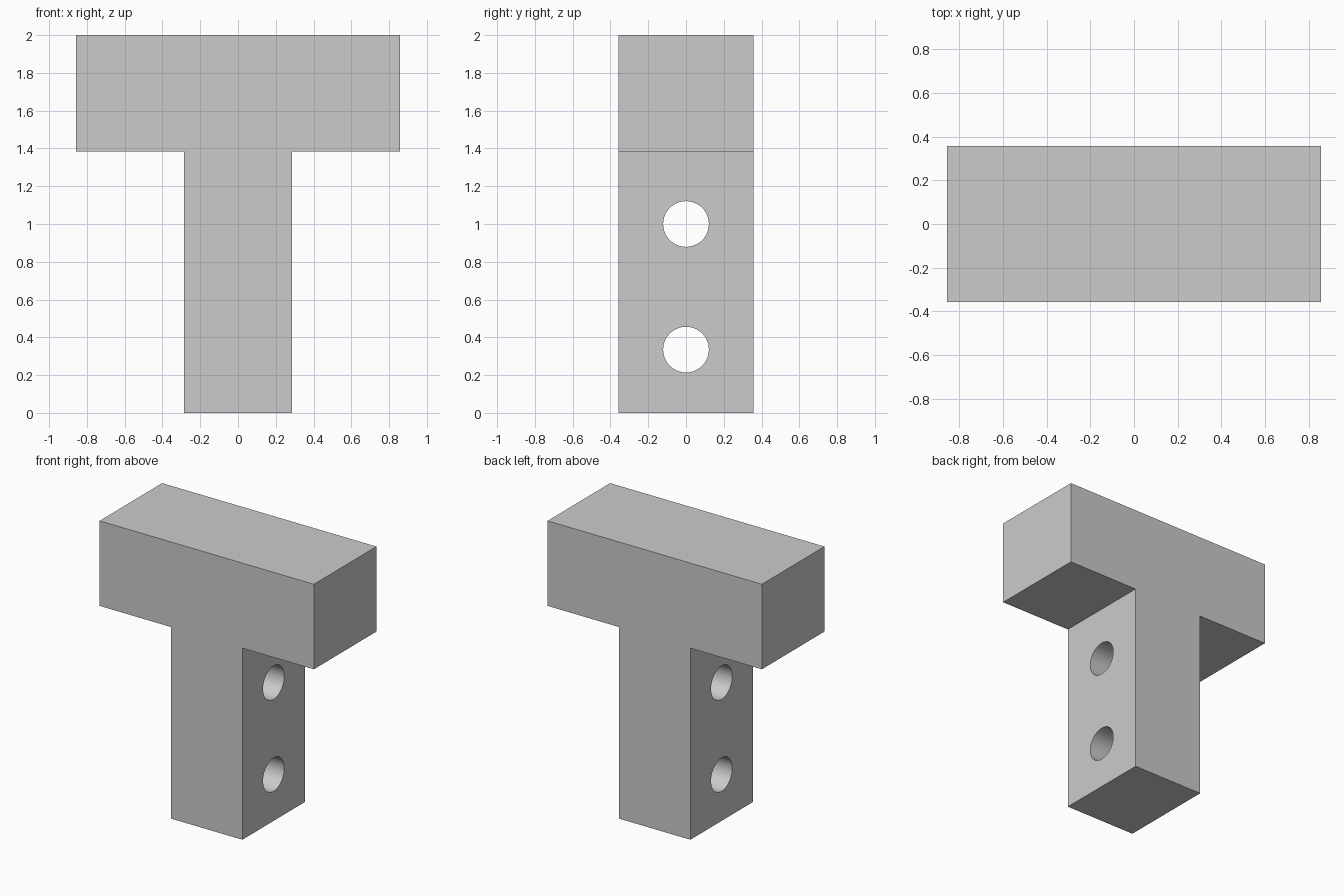
import bpy
import bmesh
import math

default_cube = bpy.data.objects.get("Cube")
if default_cube:
    bpy.data.objects.remove(default_cube, do_unlink=True)

HEIGHT = 2.0
BAR_HALF, STEM_HALF, DEPTH_HALF = 0.857, 0.285, 0.357
BAR_BOTTOM = 1.385
HOLE_RADIUS = 0.121
HOLE_HEIGHTS = (0.335, 1.0)

# Plain grey material
grey = bpy.data.materials.new("light_grey")
grey.use_nodes = True
colour = (0.6, 0.6, 0.6, 1.0)
grey.diffuse_color = colour
grey.node_tree.nodes["Principled BSDF"].inputs["Base Color"].default_value = colour

# T-shaped block: half profile mirrored across x, extruded along y
half = [(STEM_HALF, 0), (STEM_HALF, BAR_BOTTOM), (BAR_HALF, BAR_BOTTOM), (BAR_HALF, HEIGHT)]
profile = half + [(-x, z) for x, z in reversed(half)]
bm = bmesh.new()
face = bm.faces.new([bm.verts.new((x, -DEPTH_HALF, z)) for x, z in profile])
extruded = bmesh.ops.extrude_face_region(bm, geom=[face])["geom"]
bmesh.ops.translate(bm, vec=(0, 2 * DEPTH_HALF, 0),
                    verts=[v for v in extruded if isinstance(v, bmesh.types.BMVert)])
bmesh.ops.recalc_face_normals(bm, faces=bm.faces)
mesh = bpy.data.meshes.new("t_block")
bm.to_mesh(mesh)
bm.free()
mesh.materials.append(grey)
block = bpy.data.objects.new("t_block", mesh)
bpy.context.collection.objects.link(block)

# Round holes running sideways through the stem
for z in HOLE_HEIGHTS:
    bpy.ops.mesh.primitive_cylinder_add(vertices=40, radius=HOLE_RADIUS, depth=1,
                                        location=(0, 0, z), rotation=(0, math.pi / 2, 0))
    cutter = bpy.context.object
    cutter.name = "hole_cutter"
    cutter.hide_render = True
    cutter.data.materials.append(grey)
    cut = block.modifiers.new("hole", 'BOOLEAN')
    cut.operation = 'DIFFERENCE'
    cut.solver = 'EXACT'
    cut.object = cutter
    bpy.context.view_layer.objects.active = block
    bpy.ops.object.modifier_apply(modifier=cut.name)
    bpy.data.objects.remove(cutter, do_unlink=True)
